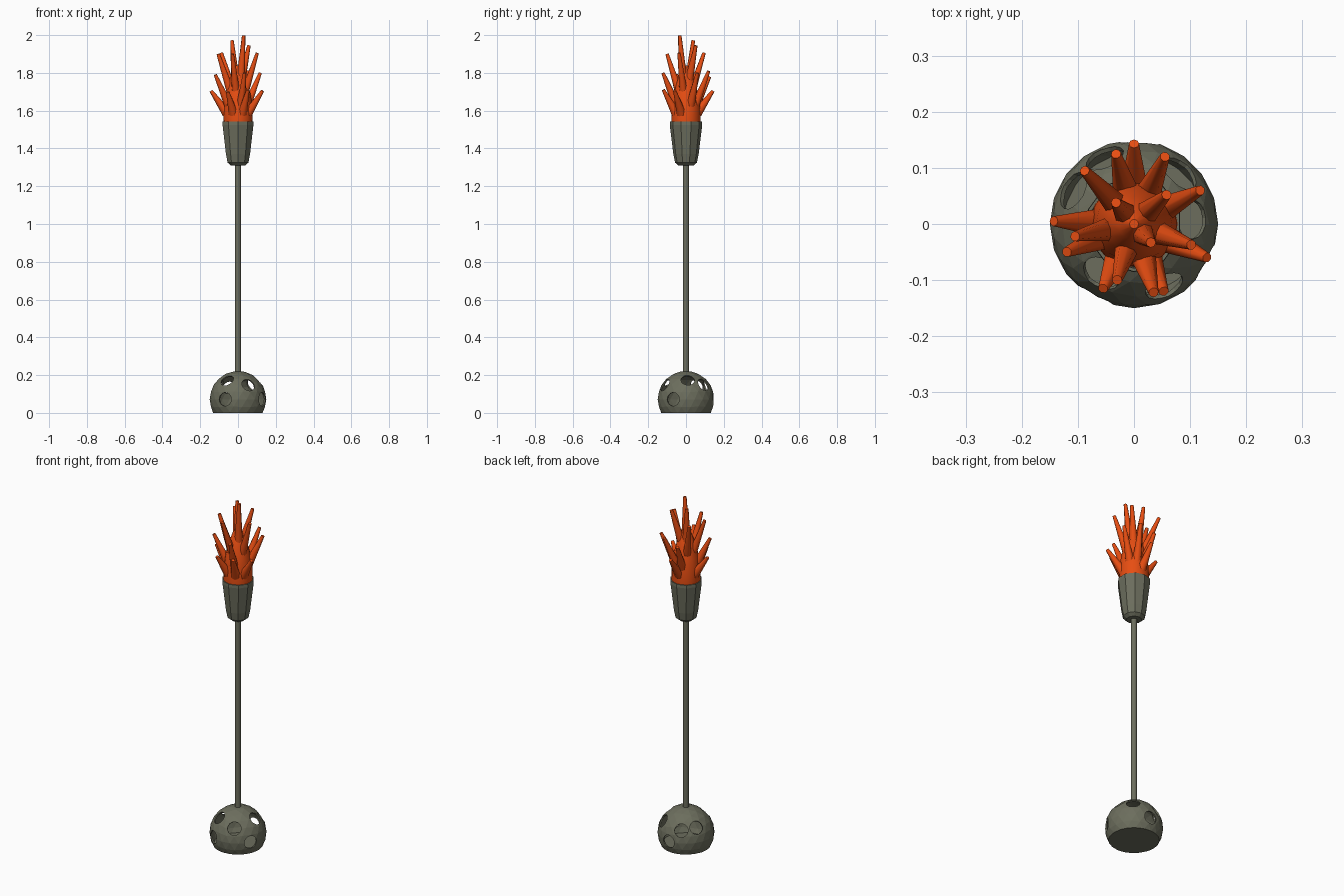
import bpy, bmesh, math
from mathutils import Vector

if "Cube" in bpy.data.objects:
    bpy.data.objects.remove(bpy.data.objects["Cube"])


def material(name, col):
    m = bpy.data.materials.new(name)
    m.diffuse_color = (*col, 1)
    m.use_nodes = True
    m.node_tree.nodes["Principled BSDF"].inputs["Base Color"].default_value = m.diffuse_color
    return m


METAL = material("grey green metal", (0.15, 0.155, 0.11))
FIRE = material("orange flame", (0.80, 0.075, 0.006))


def finish(name, bm, mat):
    bmesh.ops.recalc_face_normals(bm, faces=bm.faces)
    me = bpy.data.meshes.new(name)
    bm.to_mesh(me)
    bm.free()
    me.materials.append(mat)
    ob = bpy.data.objects.new(name, me)
    bpy.context.collection.objects.link(ob)
    return ob


def lathe(bm, profile, sides, turn=0.0):
    rings = []
    for r, z in profile:
        rings.append([bm.verts.new((r * math.cos(turn + i * math.tau / sides),
                                    r * math.sin(turn + i * math.tau / sides), z))
                      for i in range(sides)])
    for a, b in zip(rings, rings[1:]):
        for i in range(sides):
            j = (i + 1) % sides
            bm.faces.new((a[i], a[j], b[j], b[i]))
    bm.faces.new(rings[0])
    bm.faces.new(rings[-1])


def tube(bm, p, q, r1, r2, sides):
    # tapered bar from point p to point q
    p, q = Vector(p), Vector(q)
    d = q - p
    mat = d.to_track_quat('Z', 'Y').to_matrix().to_4x4()
    mat.translation = (p + q) / 2
    bmesh.ops.create_cone(bm, cap_ends=True, segments=sides, radius1=r1,
                          radius2=r2, depth=d.length, matrix=mat)


def cut_ball(bm, radius, floor):
    # ball with its bottom sliced flat
    bmesh.ops.create_icosphere(bm, subdivisions=3, radius=radius)
    bmesh.ops.translate(bm, verts=bm.verts, vec=(0, 0, 0.072))
    res = bmesh.ops.bisect_plane(bm, geom=bm.verts[:] + bm.edges[:] + bm.faces[:],
                                 plane_co=(0, 0, floor), plane_no=(0, 0, 1),
                                 clear_inner=True)
    edges = [e for e in res['geom_cut'] if isinstance(e, bmesh.types.BMEdge)]
    bmesh.ops.contextual_create(bm, geom=edges)


def subtract(target, cutter):
    cutter.hide_render = True
    mod = target.modifiers.new("cut", 'BOOLEAN')
    mod.operation = 'DIFFERENCE'
    mod.solver = 'EXACT'
    mod.object = cutter
    bpy.context.view_layer.objects.active = target
    bpy.ops.object.modifier_apply(modifier=mod.name)
    bpy.data.objects.remove(cutter)


# hollow pierced base ball
bm = bmesh.new()
cut_ball(bm, 0.15, 0.0)
base = finish("base_ball", bm, METAL)
bm = bmesh.new()
cut_ball(bm, 0.142, 0.008)
subtract(base, finish("hollow_cutter", bm, METAL))

# round holes: azimuth and height on the ball
holes = [(237, 0.175), (296, 0.15), (5, 0.177), (48, 0.152), (114, 0.14),
         (151, 0.15), (242, 0.072), (332, 0.072), (86, 0.068)]
for az, z in holes:
    h = z - 0.072
    r = math.sqrt(0.15 ** 2 - h * h)
    d = Vector((r * math.cos(math.radians(az)), r * math.sin(math.radians(az)), h))
    c = Vector((0, 0, 0.072))
    bm = bmesh.new()
    tube(bm, c + d * 0.8, c + d * 1.2, 0.036, 0.036, 16)
    subtract(base, finish("hole_cutter", bm, METAL))

# pole
bm = bmesh.new()
tube(bm, (0, 0, 0.212), (0, 0, 1.33), 0.016, 0.016, 12)
pole = finish("pole", bm, METAL)

# faceted cup with an open rim
bm = bmesh.new()
lathe(bm, [(0.040, 1.31), (0.058, 1.325), (0.067, 1.37), (0.086, 1.525),
           (0.085, 1.542), (0.079, 1.542), (0.074, 1.50)], 10, math.radians(18))
finish("torch_cup", bm, METAL)

# flame core
bm = bmesh.new()
lathe(bm, [(0.074, 1.49), (0.078, 1.54), (0.077, 1.61), (0.068, 1.68),
           (0.050, 1.75), (0.028, 1.81), (0.008, 1.84)], 14)
core = finish("flame_core", bm, FIRE)

# flame tongues: base radius, base height, thickness, tips
tiers = [
    (0.058, 1.585, 0.026, [(0, 0.143, 1.705), (-0.143, 0.005, 1.705), (0.13, -0.06, 1.705),
                           (0.053, -0.12, 1.71), (-0.055, -0.115, 1.70)]),
    (0.050, 1.62, 0.025, [(0.118, 0.06, 1.80), (-0.12, -0.05, 1.79), (0.055, 0.12, 1.81),
                          (-0.032, 0.125, 1.78), (0.035, -0.122, 1.80)]),
    (0.036, 1.69, 0.023, [(-0.088, 0.095, 1.905), (0.102, -0.037, 1.905),
                          (-0.03, -0.10, 1.90), (-0.105, -0.022, 1.90)]),
    (0.018, 1.74, 0.024, [(0.03, -0.033, 1.998), (-0.032, 0.038, 1.972),
                          (0.058, 0.052, 1.945)]),
]
bm = bmesh.new()
for r, z, w, tips in tiers:
    for t in tips:
        flat = Vector((t[0], t[1], 0)).normalized() * r
        tube(bm, (flat.x, flat.y, z), t, w, 0.009, 8)
tongues = finish("flame_tongues", bm, FIRE)

# smooth the flame and pole
for ob in (core, tongues, pole):
    bpy.ops.object.select_all(action='DESELECT')
    ob.select_set(True)
    bpy.context.view_layer.objects.active = ob
    bpy.ops.object.shade_smooth_by_angle(angle=math.radians(50))
